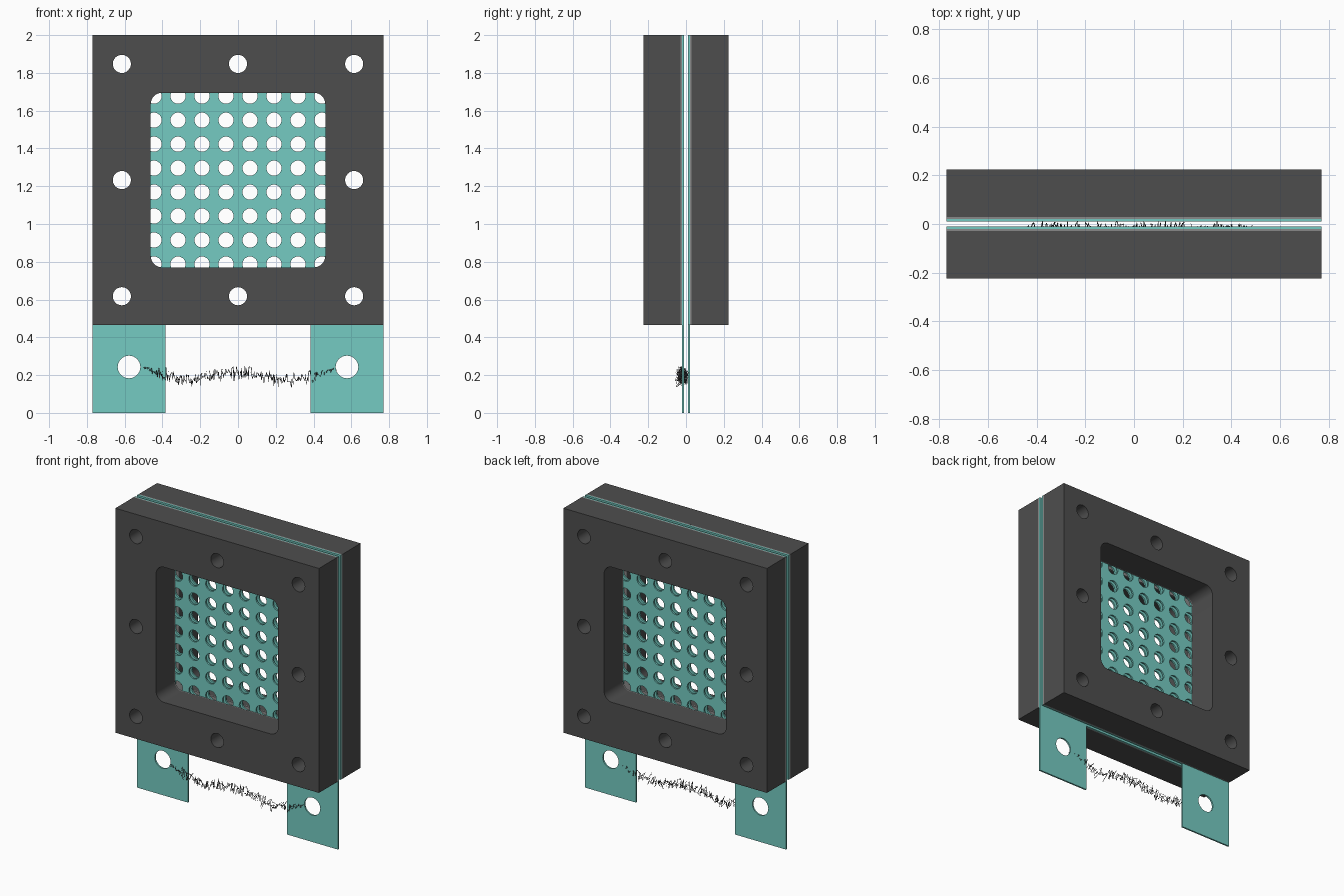
import bpy, math, random

if "Cube" in bpy.data.objects:
    bpy.data.objects.remove(bpy.data.objects["Cube"])

random.seed(4)

W = 0.77                      # half width
Z0, Z1 = 0.465, 2.0           # frame bottom and top
ZC = (Z0 + Z1) / 2


def material(name, rgb):
    m = bpy.data.materials.new(name)
    m.diffuse_color = (*rgb, 1)
    m.use_nodes = True
    m.node_tree.nodes["Principled BSDF"].inputs["Base Color"].default_value = m.diffuse_color
    return m


DARK = material("dark_plastic", (0.076, 0.076, 0.076))
GREY = material("gasket_grey", (0.25, 0.25, 0.25))
TEAL = material("teal_metal", (0.178, 0.597, 0.539))


def circle(x, z, r, n=32):
    return [(x + r * math.cos(2 * math.pi * i / n),
             z + r * math.sin(2 * math.pi * i / n)) for i in range(n)]


def rounded_square(half, r, n=8):
    pts = []
    for q, (sx, sz) in enumerate([(1, 1), (-1, 1), (-1, -1), (1, -1)]):
        for i in range(n + 1):
            a = math.pi / 2 * (q + i / n)
            pts.append((sx * (half - r) + r * math.cos(a),
                        ZC + sz * (half - r) + r * math.sin(a)))
    return pts


def to_mesh(obj, mat):
    bpy.ops.object.select_all(action='DESELECT')
    bpy.context.view_layer.objects.active = obj
    obj.select_set(True)
    bpy.ops.object.convert(target='MESH')
    obj = bpy.context.object
    obj.data.materials.clear()
    obj.data.materials.append(mat)
    bpy.ops.object.shade_smooth_by_angle(angle=math.radians(30))


def sheet(name, loops, y0, y1, mat):
    """Flat x-z profile with holes, extruded from y0 to y1."""
    cu = bpy.data.curves.new(name, 'CURVE')
    cu.dimensions = '2D'
    cu.fill_mode = 'BOTH'
    cu.extrude = (y1 - y0) / 2
    for loop in loops:
        s = cu.splines.new('POLY')
        s.points.add(len(loop) - 1)
        for p, (x, z) in zip(s.points, loop):
            p.co = (x, z, 0, 1)
        s.use_cyclic_u = True
    ob = bpy.data.objects.new(name, cu)
    bpy.context.collection.objects.link(ob)
    ob.location.y = (y0 + y1) / 2
    ob.rotation_euler.x = math.pi / 2
    to_mesh(ob, mat)


# Shared hole patterns
bolts = [circle(0.615 * i, ZC + 0.615 * j, 0.048)
         for i in (-1, 0, 1) for j in (-1, 0, 1) if i or j]
grid = [circle(0.127 * (i - 3.5), ZC + 0.127 * (j - 3.5), 0.04, 24)
        for i in range(8) for j in range(8)]
square = [(-W, Z0), (W, Z0), (W, Z1), (-W, Z1)]
window = rounded_square(0.462, 0.06)

for side, label in ((-1, "front"), (1, "back")):
    def span(a, b):
        return sorted((side * a, side * b))

    # Thick clamping frame and thin gasket
    sheet(label + "_frame", [square, window] + bolts, *span(0.029, 0.225), DARK)
    sheet(label + "_gasket", [square, window] + bolts, *span(0.021, 0.029), GREY)

    # Perforated electrode plate with one hanging tab (right in front, left behind)
    t = -side
    outline = [(t * W, 0), (t * W, Z1), (-t * W, Z1), (-t * W, Z0),
               (t * 0.385, Z0), (t * 0.385, 0)]
    tab_hole = circle(t * 0.577, 0.243, 0.06)
    sheet(label + "_plate", [outline, tab_hole] + bolts + grid, *span(0.01, 0.021), TEAL)

# Thin jagged wire between the tab holes
cu = bpy.data.curves.new("jagged_wire", 'CURVE')
cu.dimensions = '3D'
cu.bevel_depth = 0.002
cu.bevel_resolution = 0
N = 320
s = cu.splines.new('POLY')
s.points.add(N - 1)
for i, p in enumerate(s.points):
    u = i / (N - 1)
    amp = min(1, 0.2 + 8 * u, 0.2 + 8 * (1 - u))
    z = 0.198 + 0.018 * math.cos(4 * math.pi * u) + 0.025 * (2 * u - 1) ** 8 - 0.008 * u
    p.co = (-0.5 + 1.02 * u + random.uniform(-0.004, 0.004),
            -0.02 + amp * random.triangular(-0.038, 0.038),
            z + amp * random.triangular(-0.042, 0.042), 1)
wire = bpy.data.objects.new("jagged_wire", cu)
bpy.context.collection.objects.link(wire)
to_mesh(wire, DARK)
